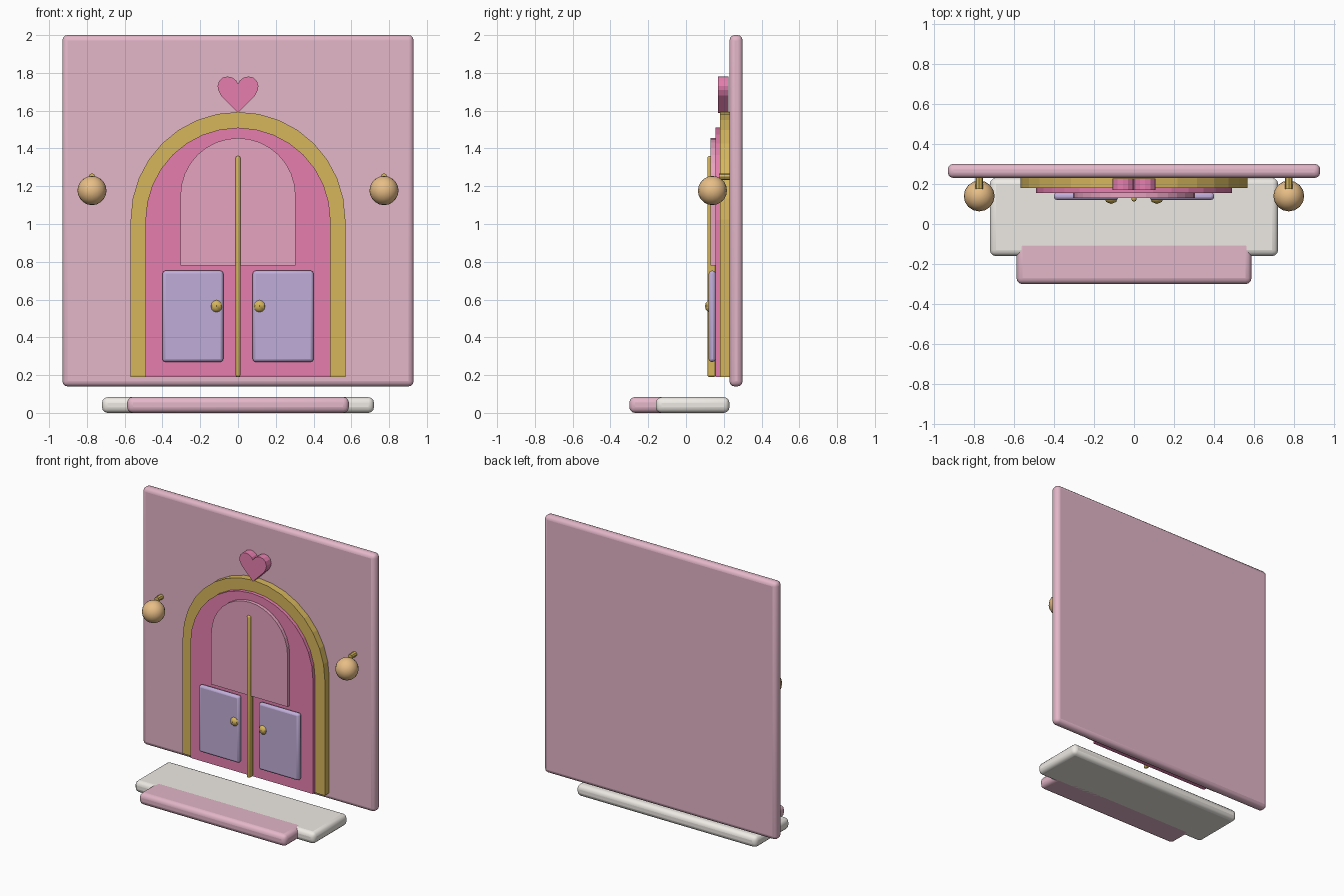
import bpy
import math
from mathutils import Vector

if "Cube" in bpy.data.objects:
    bpy.data.objects.remove(bpy.data.objects["Cube"])


def material(name, hex_code):
    def lin(c):
        return c / 12.92 if c <= 0.04045 else ((c + 0.055) / 1.055) ** 2.4
    m = bpy.data.materials.new(name)
    rgb = [lin(int(hex_code[i:i + 2], 16) / 255) for i in (0, 2, 4)]
    m.diffuse_color = (*rgb, 1)
    m.use_nodes = True
    m.node_tree.nodes["Principled BSDF"].inputs["Base Color"].default_value = m.diffuse_color
    return m


BLUSH = material("blush", "E3B6C8")
CREAM = material("cream", "EEEAE4")
GOLD = material("gold", "D6B65C")
PINK = material("pink", "E67FAE")
ROSE = material("rose", "E6A3BF")
LILAC = material("lilac", "C0ADD8")
AMBER = material("amber", "E8BE86")


def finish(obj, name, mat, smooth=True):
    obj.name = name
    obj.data.materials.append(mat)
    if smooth:
        bpy.ops.object.select_all(action='DESELECT')
        obj.select_set(True)
        bpy.context.view_layer.objects.active = obj
        bpy.ops.object.shade_smooth_by_angle(angle=math.radians(35))
    return obj


def box(name, lo, hi, mat, bevel, segments=3):
    lo, hi = Vector(lo), Vector(hi)
    bpy.ops.mesh.primitive_cube_add(size=1, location=(lo + hi) / 2)
    o = bpy.context.object
    o.scale = hi - lo
    bpy.ops.object.transform_apply(location=False, rotation=False, scale=True)
    b = o.modifiers.new("bevel", 'BEVEL')
    b.width, b.segments = bevel, segments
    return finish(o, name, mat)


def slab(name, outline, y0, y1, mat):
    """Extrude an (x, z) outline, counter-clockwise from the front, along y."""
    n = len(outline)
    verts = [(x, y, z) for y in (y0, y1) for x, z in outline]
    faces = [tuple(range(n)), tuple(reversed(range(n, 2 * n)))]
    faces += [(i, i + n, (i + 1) % n + n, (i + 1) % n) for i in range(n)]
    me = bpy.data.meshes.new(name)
    me.from_pydata(verts, [], faces)
    o = bpy.data.objects.new(name, me)
    bpy.context.collection.objects.link(o)
    return finish(o, name, mat, smooth=False)


def arch(r, spring, bottom, n=16):
    arc = [(r * math.cos(math.pi * i / n), spring + r * math.sin(math.pi * i / n))
           for i in range(n + 1)]
    return [(-r, bottom), (r, bottom)] + arc


# Wall and steps
box("wall", (-0.93, 0.23, 0.14), (0.93, 0.30, 2.0), BLUSH, 0.028)
box("upper_step", (-0.72, -0.16, 0), (0.72, 0.23, 0.083), CREAM, 0.03)
box("front_step", (-0.587, -0.30, 0), (0.587, -0.08, 0.084), BLUSH, 0.03)

# Arched doorway: frame ring, door, upper panel
outer, inner = arch(0.568, 1.025, 0.19), arch(0.49, 1.02, 0.19)
slab("door_frame", outer[1:] + outer[:1] + inner[:1] + inner[:0:-1],
     0.18, 0.232, GOLD)
slab("door", inner, 0.155, 0.232, PINK)
slab("arched_panel", arch(0.305, 1.15, 0.78), 0.13, 0.16, ROSE)
box("centre_bar", (-0.013, 0.113, 0.19), (0.013, 0.157, 1.36), GOLD, 0.01, 2)

# Heart above the arch
half = [(0.09, 1.68), (0.105, 1.71), (0.108, 1.73), (0.1, 1.757), (0.082, 1.775),
        (0.055, 1.781), (0.03, 1.775), (0.01, 1.76)]
heart = [(0, 1.588)] + half + [(0, 1.742)] + [(-x, z) for x, z in reversed(half)]
slab("heart", heart, 0.17, 0.226, PINK)

# Paired parts: lower panels, knobs, lamps with brackets
for s, side in ((-1, "left"), (1, "right")):
    x0, x1 = sorted((s * 0.078, s * 0.40))
    box(side + "_lower_panel", (x0, 0.12, 0.27), (x1, 0.157, 0.753), LILAC, 0.015, 2)

    bpy.ops.mesh.primitive_uv_sphere_add(segments=8, ring_count=6, radius=0.036,
                                         location=(s * 0.114, 0.136, 0.565))
    finish(bpy.context.object, side + "_knob", GOLD)

    bpy.ops.mesh.primitive_uv_sphere_add(segments=16, ring_count=10, radius=0.077,
                                         location=(s * 0.773, 0.14, 1.177))
    finish(bpy.context.object, side + "_lamp", AMBER)

    bpy.ops.mesh.primitive_cylinder_add(vertices=8, radius=0.018, depth=0.06,
                                        location=(s * 0.773, 0.205, 1.25),
                                        rotation=(math.pi / 2, 0, 0))
    finish(bpy.context.object, side + "_lamp_bracket", GOLD)
